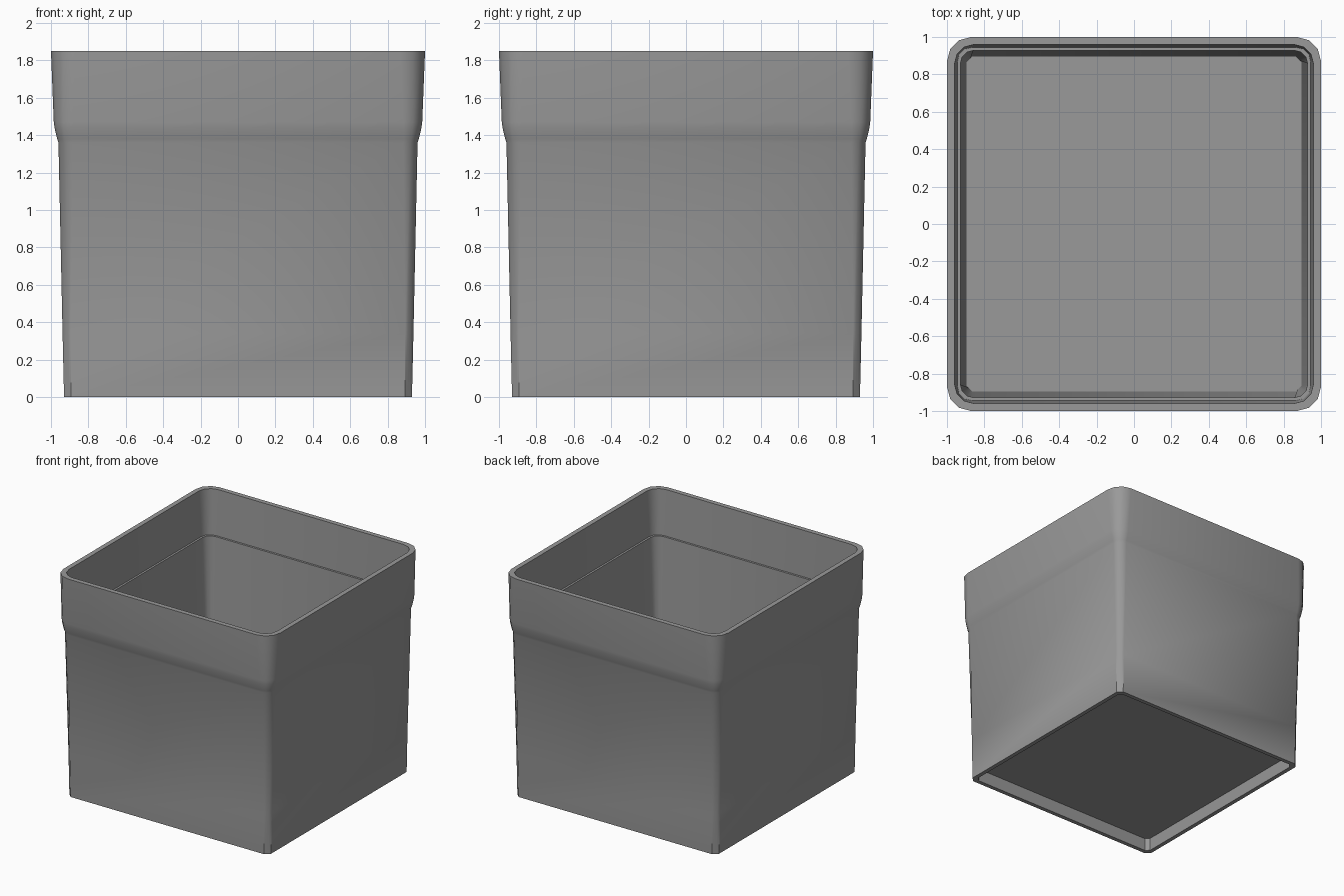
import bpy, bmesh, math

if "Cube" in bpy.data.objects:
    bpy.data.objects.remove(bpy.data.objects["Cube"])

SEGMENTS = 3  # facets per rounded corner


def ring(bm, half, z, radius, chamfer=False):
    """Square loop whose corners are rounded, or cut straight when chamfer is set."""
    verts = []
    c = half - radius
    for quarter in range(4):
        q = quarter * math.pi / 2
        for i in range(SEGMENTS + 1):
            t = i / SEGMENTS
            a = t * math.pi / 2
            x, y = (1 - t, t) if chamfer else (math.cos(a), math.sin(a))
            x, y = c + radius * x, c + radius * y
            verts.append(bm.verts.new((x * math.cos(q) - y * math.sin(q),
                                       x * math.sin(q) + y * math.cos(q), z)))
    return verts


# half width, height, corner radius, straight corner cut
profile = [
    (0.885, 0.10, 0.03, True),    # recess under the base
    (0.895, 0.00, 0.03, True),
    (0.930, 0.00, 0.037, True),   # foot
    (0.938, 0.34, 0.045, True),   # end of the cut corners
    (0.960, 1.36, 0.075, False),  # start of the collar
    (0.967, 1.38, 0.08, False),
    (0.981, 1.44, 0.095, False),
    (0.985, 1.47, 0.10, False),   # collar
    (1.000, 1.85, 0.13, False),   # rim
    (0.960, 1.85, 0.105, False),
    (0.945, 1.47, 0.08, False),   # inner ledge
    (0.928, 1.47, 0.07, False),
    (0.895, 0.14, 0.03, True),    # inside floor
]

bm = bmesh.new()
rings = [ring(bm, *p) for p in profile]
count = len(rings[0])
for low, high in zip(rings, rings[1:]):
    for i in range(count):
        j = (i + 1) % count
        bm.faces.new((low[i], low[j], high[j], high[i]))
bm.faces.new(rings[0])
bm.faces.new(rings[-1])
bmesh.ops.recalc_face_normals(bm, faces=bm.faces)

mesh = bpy.data.meshes.new("square_pot")
bm.to_mesh(mesh)
bm.free()
pot = bpy.data.objects.new("square_pot", mesh)
bpy.context.collection.objects.link(pot)

grey = bpy.data.materials.new("grey_plastic")
grey.diffuse_color = (0.32, 0.32, 0.32, 1)
grey.use_nodes = True
grey.node_tree.nodes["Principled BSDF"].inputs["Base Color"].default_value = grey.diffuse_color
mesh.materials.append(grey)

bpy.context.view_layer.objects.active = pot
pot.select_set(True)
bpy.ops.object.shade_smooth_by_angle(angle=math.radians(35))
